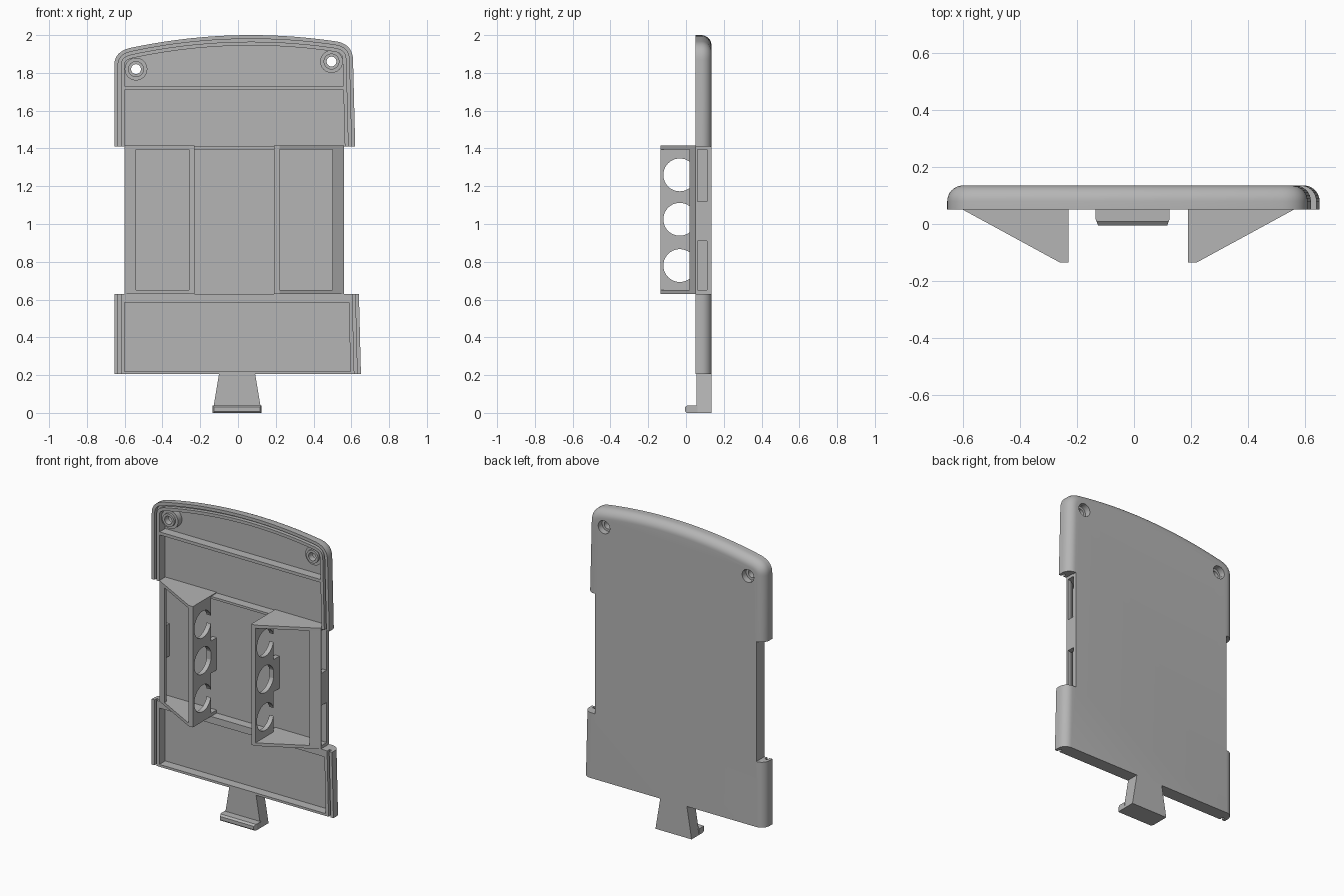
import bpy, bmesh, math
from mathutils import Vector

cube = bpy.data.objects.get("Cube")
if cube:
    bpy.data.objects.remove(cube, do_unlink=True)

grey = bpy.data.materials.new("matte grey")
grey.use_nodes = True
grey.diffuse_color = (0.46, 0.46, 0.46, 1)
grey.node_tree.nodes["Principled BSDF"].inputs["Base Color"].default_value = grey.diffuse_color

FRONT, FLOOR, BACK = 0.05, 0.11, 0.135


def finish(name, bm):
    bmesh.ops.recalc_face_normals(bm, faces=bm.faces[:])
    mesh = bpy.data.meshes.new(name)
    bm.to_mesh(mesh)
    bm.free()
    mesh.materials.append(grey)
    obj = bpy.data.objects.new(name, mesh)
    bpy.context.collection.objects.link(obj)
    return obj


def loft(name, rings, closed=False):
    """Skin equal-length rings; cap the ends, or join last to first."""
    bm = bmesh.new()
    rows = [[bm.verts.new(p) for p in ring] for ring in rings]
    pairs = list(zip(rows, rows[1:])) + ([(rows[-1], rows[0])] if closed else [])
    for a, b in pairs:
        for i in range(len(a)):
            j = (i + 1) % len(a)
            bm.faces.new((a[i], a[j], b[j], b[i]))
    if not closed:
        bm.faces.new(rows[0])
        bm.faces.new(rows[-1])
    return finish(name, bm)


def prism(name, pts, lo, hi, axis):
    """Extrude a 2D profile along an axis; the profile uses the other two in order."""
    def at(p, h):
        v = list(p)
        v.insert("xyz".index(axis), h)
        return v
    return loft(name, [[at(p, h) for p in pts] for h in (lo, hi)])


def box(name, x, y, z):
    x, y, z = sorted(x), sorted(y), sorted(z)
    return prism(name, [(x[0], z[0]), (x[1], z[0]), (x[1], z[1]), (x[0], z[1])], y[0], y[1], "y")


def disc(name, u, v, r, lo, hi, axis):
    ring = [(u + r * math.cos(math.tau * i / 40), v + r * math.sin(math.tau * i / 40)) for i in range(40)]
    return prism(name, ring, lo, hi, axis)


def cut(obj, cutters):
    for c in cutters:
        mod = obj.modifiers.new("cut", "BOOLEAN")
        mod.operation, mod.solver, mod.object = "DIFFERENCE", "EXACT", c
    deps = bpy.context.evaluated_depsgraph_get()
    mesh = bpy.data.meshes.new_from_object(obj.evaluated_get(deps))
    obj.modifiers.clear()
    obj.data = mesh
    for c in cutters:
        bpy.data.objects.remove(c, do_unlink=True)


def smooth(obj):
    bpy.ops.object.select_all(action="DESELECT")
    obj.select_set(True)
    bpy.context.view_layer.objects.active = obj
    bpy.ops.object.shade_smooth_by_angle(angle=math.radians(30))


# Cover outline: straight left, leaning right, arched top with rounded corners
def crown(x):
    return 2.0 - 3.05 + math.sqrt(3.05 ** 2 - (x - 0.07) ** 2)


def corner(a, b, c, n=10):
    a, b, c = Vector(a), Vector(b), Vector(c)
    return [a * (1 - t) ** 2 + b * 2 * t * (1 - t) + c * t * t for t in (i / n for i in range(n + 1))]


left, right = -0.655, 0.606
outline = [Vector((0.656, 0)), Vector((left, 0))]
outline += corner((left, 1.84), (left, crown(left)), (left + 0.085, crown(left + 0.085)))
outline += [Vector((x, crown(x))) for x in (left + 0.085 + 1.09 * i / 24 for i in range(1, 24))]
outline += corner((0.52, crown(0.52)), (right, crown(right)), (right + 0.003, 1.87))


def inset(d):
    out = []
    for i, p in enumerate(outline):
        a = (p - outline[i - 1]).normalized()
        b = (outline[(i + 1) % len(outline)] - p).normalized()
        na, nb = Vector((a.y, -a.x)), Vector((b.y, -b.x))
        out.append(p + (na + nb) * d / (1 + na.dot(nb)))
    return out


def ring(d, y):
    return [(p.x, y, p.y) for p in inset(d)]


# Shell with a rounded back edge
R = 0.055
arc = [math.pi / 2 * i / 8 for i in range(9)]
shell = loft("cover_shell", [ring(0, FRONT)] + [
    ring(R * (1 - math.cos(t)), BACK - R + R * math.sin(t)) for t in arc])

cavity = loft("cavity", [ring(0.055, -0.1), ring(0.055, FLOOR)])
cut(cavity, [box("low", (-1, 1), (-1, 1), (-1, 0.22))])
groove = loft("groove", [ring(0.02, 0), ring(0.02, 0.075), ring(0.035, 0.075), ring(0.035, 0)], True)
screws = [(-0.54, 1.82), (0.495, 1.86)]
cutters = [cavity, groove,
           box("base", (-1, 1), (-1, 1), (-1, 0.205)),
           box("notch_a", (-1, -0.60), (-1, 1), (0.63, 1.41)),
           box("notch_b", (0.56, 1), (-1, 1), (0.63, 1.41))]
for x, z in screws:
    cutters += [disc("bore", x, z, 0.042, 0.095, 0.3, "y")]
cut(shell, cutters)
smooth(shell)

# Screw bosses
for (x, z), side in zip(screws, ("right", "left")):
    for part, r, y0, y1 in (("base", 0.06, 0.07, 0.112), ("collar", 0.042, 0.055, 0.072)):
        boss = disc(f"{side}_screw_boss_{part}", x, z, r, y0, y1, "y")
        cut(boss, [disc("hole", x, z, 0.026, -1, 1, "y")]
            + ([disc("bore", x, z, 0.0419, 0.095, 1, "y")] if part == "base" else []))
        smooth(boss)

# Cross ribs on the inside
for name, x0, x1, z0, z1 in (("upper_rib", -0.605, 0.56, 1.71, 1.73),
                             ("middle_rib", -0.6, 0.56, 1.395, 1.41),
                             ("lower_rib", -0.605, 0.59, 0.585, 0.63)):
    box(name, (x0, x1), (FRONT + 0.002, FLOOR + 0.005), (z0, z1))

# Side brackets, mirrored about the pocket centre
for s, side in ((-1, "right"), (1, "left")):
    def X(d):
        return -0.02 + s * d
    # Triangular end plates
    for z, end in ((0.63, "bottom"), (1.395, "top")):
        prism(f"{side}_bracket_{end}_plate",
              [(X(0.58), FLOOR + 0.003), (X(0.58), FRONT), (X(0.24), -BACK), (X(0.21), -BACK), (X(0.21), FLOOR + 0.003)],
              z, z + 0.02, "z")
    # Inner wall with three round holes and a tab to the floor
    wall = box(f"{side}_bracket_wall", (X(0.21), X(0.24)), (-BACK, FRONT), (0.64, 1.4))
    cut(wall, [disc("hole", -0.033, z, 0.087, -1, 1, "x") for z in (0.78, 1.025, 1.26)])
    smooth(wall)
    box(f"{side}_bracket_tab", (X(0.21), X(0.24)), (FRONT, FLOOR + 0.005), (0.91, 1.12))
    # Sloped outer strip and the post between the side slots
    prism(f"{side}_bracket_strip",
          [(X(0.58), 0.06), (X(0.58), FRONT), (X(0.52), 0.018), (X(0.52), 0.035), (X(0.56), 0.06)], 0.63, 1.41, "z")
    box(f"{side}_slot_post", (X(0.55), X(0.58)), (FRONT + 0.005, FLOOR + 0.005), (0.91, 1.12))

# Bottom latch: flared tab with a hooked lip
prism("latch_tab", [(-0.135, 0), (0.125, 0), (0.09, 0.21), (-0.1, 0.21)], 0.055, BACK, "y")
lip = prism("latch_lip", [(-0.005, 0.008), (0.003, 0), (0.06, 0), (0.06, 0.04), (0.008, 0.04), (-0.005, 0.03)],
            -0.135, 0.125, "x")
cut(lip, [prism("chamfer", [(x, -0.1), (x, 0.02), (x * 0.88, -0.02)], -1, 1, "z") for x in (-0.136, 0.126)])
